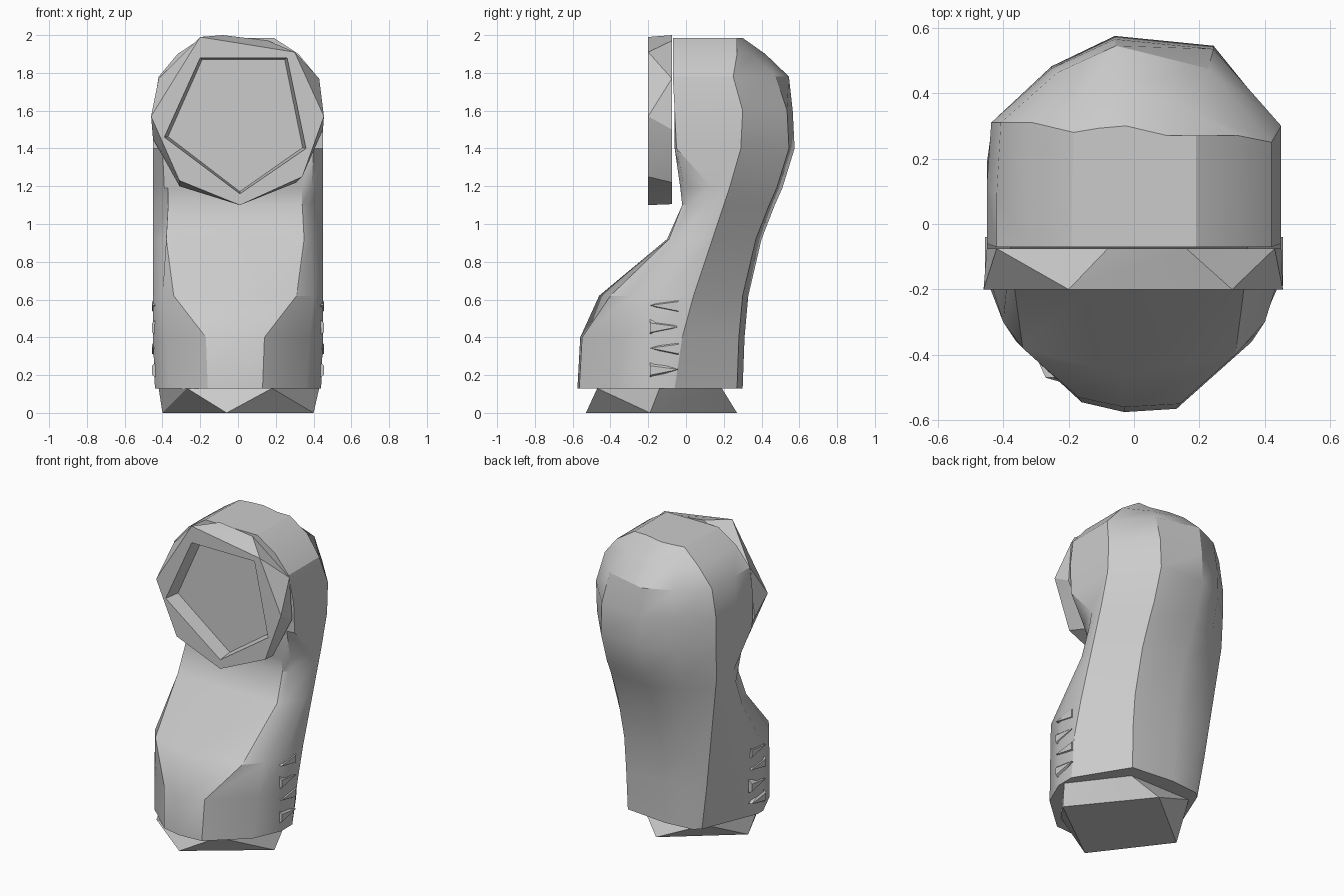
import bpy, bmesh, math
from mathutils import Vector

cube = bpy.data.objects.get("Cube")
if cube:
    bpy.data.objects.remove(cube, do_unlink=True)

grey = bpy.data.materials.new("plain_grey")
grey.use_nodes = True
grey.diffuse_color = (0.6, 0.6, 0.6, 1)
grey.node_tree.nodes["Principled BSDF"].inputs["Base Color"].default_value = (0.6, 0.6, 0.6, 1)


def finish(bm, name, angle=30):
    """Turn a bmesh into a named, shaded object."""
    bmesh.ops.recalc_face_normals(bm, faces=bm.faces)
    mesh = bpy.data.meshes.new(name)
    bm.to_mesh(mesh)
    bm.free()
    mesh.materials.append(grey)
    obj = bpy.data.objects.new(name, mesh)
    bpy.context.collection.objects.link(obj)
    bpy.ops.object.select_all(action='DESELECT')
    obj.select_set(True)
    bpy.context.view_layer.objects.active = obj
    bpy.ops.object.shade_smooth_by_angle(angle=math.radians(angle))
    return obj


def hull(points, name):
    bm = bmesh.new()
    for p in points:
        bm.verts.new(p)
    bmesh.ops.convex_hull(bm, input=bm.verts)
    bmesh.ops.dissolve_limit(bm, angle_limit=0.02, verts=bm.verts, edges=bm.edges)
    return finish(bm, name, 20)


def strip(bm, a, b):
    """Join two equal closed loops with quads."""
    n = len(a)
    for i in range(n):
        j = (i + 1) % n
        bm.faces.new((a[i], a[j], b[j], b[i]))


# Body: horizontal sections lofted upwards
# height, half width, front half, front y, front setback, shoulder x, shoulder y,
# side start, side end, back y
sections = [
    (.13, .44, .13, -.575, .01, .36, -.36, -.18, -.06, .30),
    (.40, .45, .14, -.56, .01, .38, -.33, -.17, -.02, .31),
    (.62, .45, .31, -.46, .06, .40, -.30, -.14, .04, .33),
    (.92, .45, .35, -.10, .01, .38, -.06, .05, .14, .40),
    (1.10, .45, .34, -.02, 0, .37, .01, .12, .20, .47),
    (1.19, .45, .34, -.03, 0, .39, -.01, .14, .23, .51),
    (1.40, .45, .20, -.06, 0, .40, -.06, -.05, .29, .575),
    (1.60, .45, .20, -.06, 0, .40, -.06, -.06, .30, .565),
    (1.78, .42, .20, -.07, 0, .38, -.07, -.07, .25, .545),
    (1.90, .32, .15, -.07, 0, .28, -.07, -.07, .27, .42),
    (1.985, .19, .10, -.07, 0, .15, -.07, -.07, .27, .30),
]
bm = bmesh.new()
rings = []
for z, w, xf, yf, df, xm, ym, ys, yt, yb in sections:
    left_x = w * min(.97, .62 + .29 * z)
    left_y = min(.24 + .05 * min(z, 1.4), yb - .02)
    right_y = yb - (.07 if 1.7 < z < 1.95 else .03)
    loop = [(-.03, yf), (xf, yf + df), (xm, ym), (w, ys), (w, yt),
            (.54 * w, right_y), (-.13 * w, yb),
            (-.56 * w, .65 * yb + .35 * left_y), (-left_x, left_y),
            (-w, (ys + yt) / 2), (-w, ys), (-xm, ym), (-xf - .03, yf + df + .02 * (z < .7))]
    rings.append([bm.verts.new((x, y, z)) for x, y in loop])
for low, high in zip(rings, rings[1:]):
    strip(bm, low, high)
bm.faces.new(rings[0])
bm.faces.new(rings[-1])
finish(bm, "body")

# Lens ring: seven-sided collar with a five-sided opening
front = [(-.2, 1.99), (.3, 1.91), (.455, 1.57), (.34, 1.25), (.01, 1.1), (-.31, 1.23), (-.46, 1.57)]
rear = [(.16, 1.97), (.43, 1.77), (.45, 1.5), (.31, 1.22), (0, 1.105),
        (-.31, 1.2), (-.45, 1.45), (-.42, 1.77), (-.08, 2.0)]
hole = [(-.2, 1.88), (.26, 1.88), (.36, 1.4), (.01, 1.16), (-.39, 1.46)]
bm = bmesh.new()
for y, loop in ((-.2, front), (-.075, rear)):
    for x, z in loop:
        bm.verts.new((x, y, z))
bmesh.ops.convex_hull(bm, input=bm.verts)
bm.normal_update()
bmesh.ops.delete(bm, geom=[f for f in bm.faces if f.normal.y < -.99], context='FACES')
rim = [e for e in bm.edges if e.is_boundary]
outer = [bm.verts.new((x, -.2, z)) for x, z in hole]
inner = [bm.verts.new((x * .95, -.1, 1.55 + (z - 1.55) * .97)) for x, z in hole]
lip = [bm.edges.new((outer[i - 1], outer[i])) for i in range(len(outer))]
bmesh.ops.triangle_fill(bm, edges=rim + lip, normal=Vector((0, -1, 0)))
strip(bm, outer, inner)
bm.faces.new(inner)
finish(bm, "lens_ring", 20)

# Foot: a diamond sole twisting up to a six-sided top
sole = [(-.06, -.53, 0), (.4, -.19, 0), (.03, .27, 0), (-.4, -.08, 0)]
top = [(.43, -.14, .13), (-.42, -.14, .13)]
for x in (-.27, .18):
    top += [(x, -.47, .13), (x, .19, .13)]
hull(sole + top, "foot")

# Grip ribs: low wedges stacked on both sides, pointing alternately
for side, label in ((1, "left"), (-1, "right")):
    for i in range(4):
        z = .23 + .113 * i
        tip, base = (-.19, -.04) if i % 2 else (-.04, -.19)
        wedge = [(side * .43, base, z - .045), (side * .43, base, z + .045),
                 (side * .43, tip, z), (side * .455, base, z - .03),
                 (side * .455, base, z + .02), (side * .455, tip, z)]
        hull(wedge, f"{label}_grip_rib_{i + 1}")
